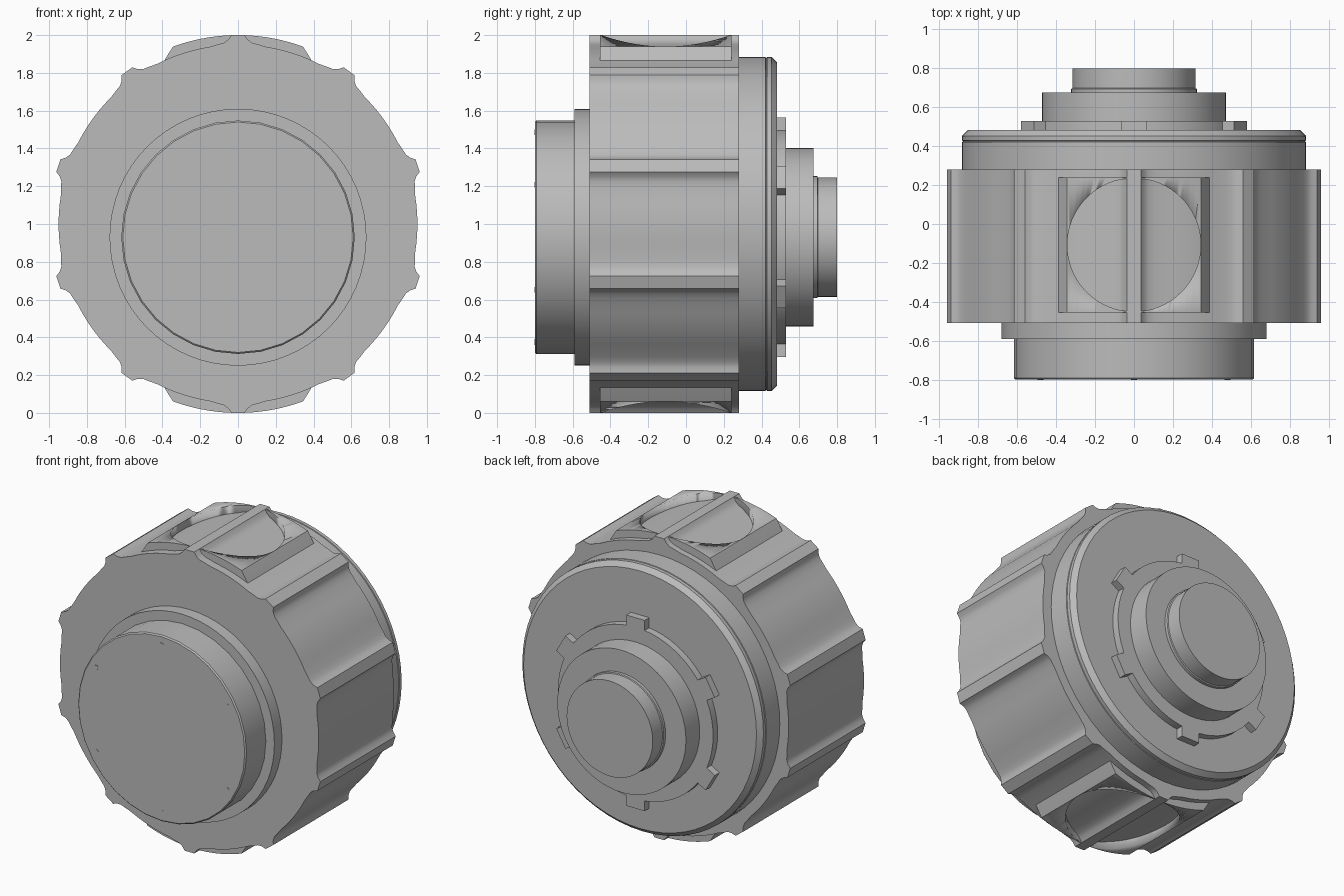
import bpy, bmesh
from math import sin, cos, pi, radians, hypot, atan2
from mathutils import Matrix

cube = bpy.data.objects.get("Cube")
if cube:
    bpy.data.objects.remove(cube, do_unlink=True)

grey = bpy.data.materials.new("plain grey")
grey.use_nodes = True
grey.diffuse_color = (0.5, 0.5, 0.5, 1)
grey.node_tree.nodes["Principled BSDF"].inputs["Base Color"].default_value = (0.5, 0.5, 0.5, 1)

AXIS = 1.0    # height of the grip ring's axis
HUB = 0.93    # height of the hub axis, slightly lower


def finish(name, bm, angle=28):
    """Turn a bmesh into a shaded object."""
    bmesh.ops.recalc_face_normals(bm, faces=bm.faces)
    mesh = bpy.data.meshes.new(name)
    bm.to_mesh(mesh)
    bm.free()
    mesh.materials.append(grey)
    obj = bpy.data.objects.new(name, mesh)
    bpy.context.collection.objects.link(obj)
    bpy.ops.object.select_all(action='DESELECT')
    obj.select_set(True)
    bpy.context.view_layer.objects.active = obj
    bpy.ops.object.shade_smooth_by_angle(angle=radians(angle))
    return obj


def turned(name, profile, z, sides=64):
    """Solid of revolution about a y axis; profile is (radius, y) pairs."""
    bm = bmesh.new()
    rings = [[bm.verts.new((r * sin(2 * pi * i / sides), y, z + r * cos(2 * pi * i / sides)))
              for i in range(sides)] for r, y in profile]
    for a, b in zip(rings, rings[1:]):
        for i in range(sides):
            j = (i + 1) % sides
            bm.faces.new((a[i], a[j], b[j], b[i]))
    bm.faces.new(rings[0])
    bm.faces.new(rings[-1])
    return finish(name, bm)


def extruded(name, outline, y0, y1):
    """Prism along y; outline is (x, z) pairs."""
    bm = bmesh.new()
    front, back = ([bm.verts.new((x, y, z)) for x, z in outline] for y in (y0, y1))
    n = len(outline)
    for i in range(n):
        j = (i + 1) % n
        bm.faces.new((front[i], front[j], back[j], back[i]))
    bm.faces.new(front)
    bm.faces.new(back)
    return finish(name, bm)


# Grip ring: ten flat-topped ridges with filleted valleys
flank = [(0.035, 1.0), (0.052, 0.976), (0.075, 0.959), (0.11, 0.95)]
half = [(atan2(t, r), hypot(t, r)) for t, r in flank]
half += [(radians(a), 0.95) for a in (9, 12, 15)]
tooth = [(-a, r) for a, r in reversed(half)] + half + [(radians(18), 0.95)]
outline = []
for k in range(10):
    for a, r in tooth:
        a += k * pi / 5
        outline.append((r * sin(a), AXIS + r * cos(a)))
extruded("grip_ring", outline, -0.51, 0.28)

# Bored pads on the top and bottom of the grip ring
for name, s in (("top_pad", 1), ("bottom_pad", -1)):
    arc = [(sin(radians(a)), cos(radians(a))) for a in [20.15 * i / 12 for i in range(-12, 13)]]
    skirt = [(0.368, 0.902), (0.39, 0.865), (0.36, 0.82)]
    pts = arc + skirt + [(-x, z) for x, z in reversed(skirt)]
    pad = extruded(name, [(x, AXIS + s * z) for x, z in pts], -0.455, 0.24)
    bm = bmesh.new()
    bmesh.ops.create_cone(bm, cap_ends=True, segments=64, radius1=0.343, radius2=0.343, depth=0.6,
                          matrix=Matrix.Translation((0, -0.1075, AXIS + s * 0.95)))
    cutter = finish(name + "_cutter", bm)
    cutter.hide_render = True
    cutter.hide_viewport = True
    cut = pad.modifiers.new("bore", 'BOOLEAN')
    cut.operation = 'DIFFERENCE'
    cut.solver = 'EXACT'
    cut.object = cutter

# Rear housing with a fine groove and chamfered rim
turned("rear_housing", [(0.885, 0.27), (0.885, 0.421), (0.88, 0.423), (0.88, 0.427),
                        (0.885, 0.429), (0.885, 0.452), (0.855, 0.482)], AXIS)

# Front flange and cap
turned("front_flange", [(0.68, -0.59), (0.68, -0.5)], HUB)
turned("front_cap", [(0.61, -0.80), (0.618, -0.792), (0.618, -0.58)], HUB, 32)

# Rear stepped shaft
turned("locking_ring", [(0.57, 0.47), (0.57, 0.53)], HUB)
turned("rear_boss", [(0.472, 0.52), (0.472, 0.675)], HUB)
turned("shaft_end", [(0.323, 0.66), (0.323, 0.695), (0.316, 0.698), (0.316, 0.80)], HUB)

# Six locking lugs and six front pins
for k in range(6):
    a = k * pi / 3
    turn = Matrix.Translation((0, 0, HUB)) @ Matrix.Rotation(a, 4, 'Y')
    bm = bmesh.new()
    bmesh.ops.create_cube(bm, size=1, matrix=turn @ Matrix.Translation((0, 0.5, 0.583))
                          @ Matrix.Diagonal((0.135, 0.06, 0.1, 1)))
    finish(f"locking_lug_{k + 1}", bm)
    turned(f"front_pin_{k + 1}", [(0.015, -0.802), (0.015, -0.79)], HUB, 12).location = (
        0.555 * sin(a), 0, 0.555 * cos(a))
